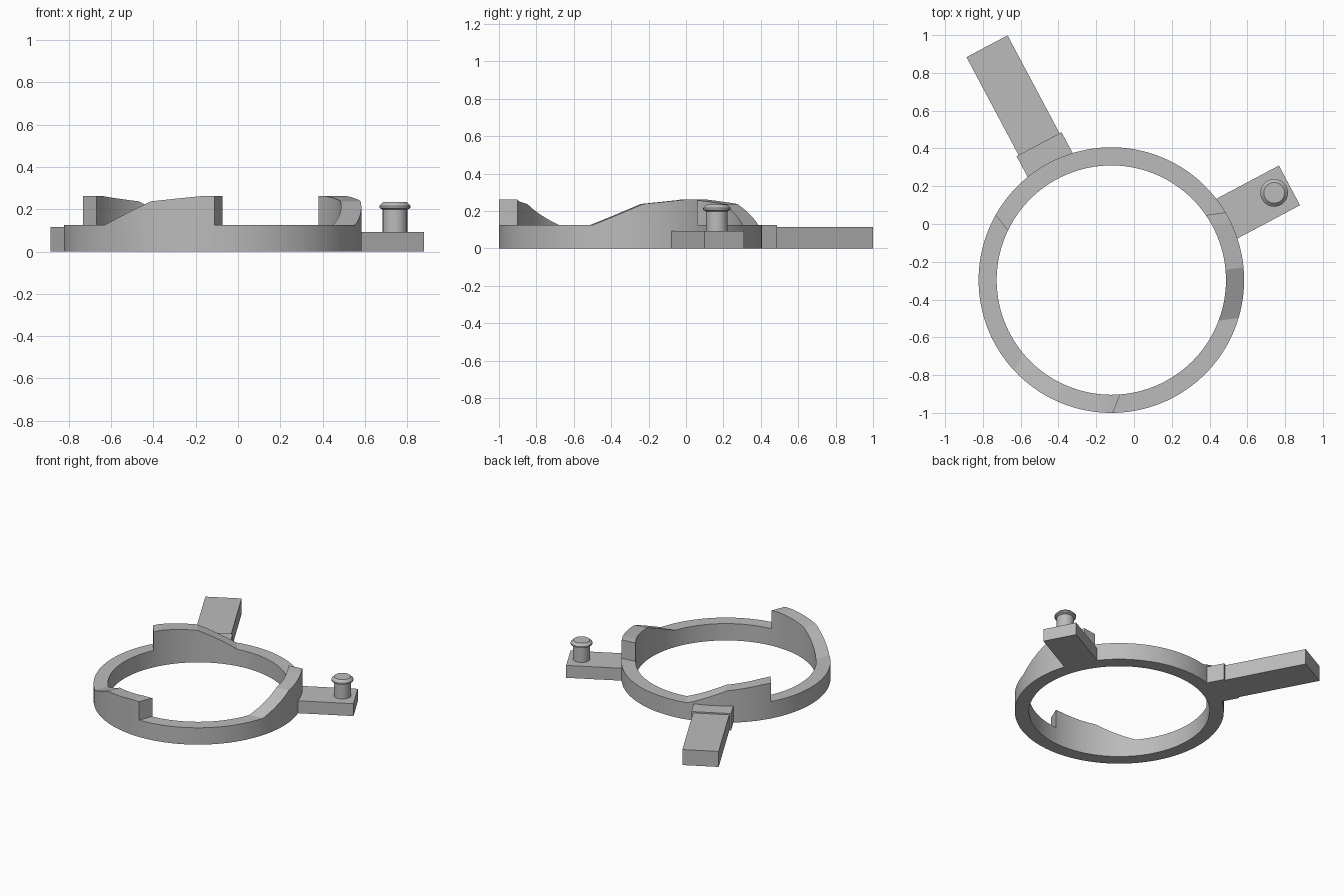
import bpy, bmesh
from math import asin, sin, cos, radians
from mathutils import Matrix, Vector

if "Cube" in bpy.data.objects:
    bpy.data.objects.remove(bpy.data.objects["Cube"])

grey = bpy.data.materials.new("plain grey")
grey.use_nodes = True
grey.diffuse_color = (0.5, 0.5, 0.5, 1)
grey.node_tree.nodes["Principled BSDF"].inputs["Base Color"].default_value = (0.5, 0.5, 0.5, 1)

CENTRE = Vector((-0.12, -0.297, 0))
OUTER, INNER, RIM = 0.703, 0.607, 0.125


def finish(name, bm):
    bmesh.ops.recalc_face_normals(bm, faces=bm.faces)
    mesh = bpy.data.meshes.new(name)
    bm.to_mesh(mesh)
    bm.free()
    mesh.materials.append(grey)
    obj = bpy.data.objects.new(name, mesh)
    bpy.context.collection.objects.link(obj)
    bpy.ops.object.select_all(action='DESELECT')
    obj.select_set(True)
    bpy.context.view_layer.objects.active = obj
    bpy.ops.object.shade_smooth_by_angle(angle=radians(12))
    return obj


def radial_bar(name, angle, r0, r1, width, height):
    """Box pointing outward from the ring centre."""
    bm = bmesh.new()
    bmesh.ops.create_cube(bm, size=1)
    bmesh.ops.scale(bm, vec=(r1 - r0, width, height), verts=bm.verts)
    bmesh.ops.translate(bm, vec=((r0 + r1) / 2, 0, height / 2), verts=bm.verts)
    bmesh.ops.transform(bm, verts=bm.verts,
                        matrix=Matrix.Translation(CENTRE) @ Matrix.Rotation(radians(angle), 4, 'Z'))
    return finish(name, bm)


# Ring with three cams; each cam profile is swept straight across the rim
profile = [(-0.292, RIM), (-0.03, 0.237), (0.215, 0.262), (0.271, 0.262)]


def cam_columns():
    """(outer angle, inner angle, height) along one third of the ring."""
    cols = []
    for (v0, z0), (v1, z1) in zip(profile, profile[1:]):
        for i in range(9):
            if i == 0 and cols:
                continue
            t = i / 8
            v = v0 + (v1 - v0) * t
            cols.append((asin(v / OUTER), asin(v / INNER), z0 + (z1 - z0) * t))
    first, last = cols[0], cols[-1]
    turn = radians(120)
    for i in range(25):
        t = i / 24
        cols.append((last[0] + (first[0] + turn - last[0]) * t,
                     last[1] + (first[1] + turn - last[1]) * t, RIM))
    return cols


bm = bmesh.new()
sections = []
for k in range(3):
    for a, b, z in cam_columns()[:-1]:
        start = radians(8 + 120 * k)
        points = []
        for r, ang, h in ((OUTER, a, 0), (INNER, b, 0), (INNER, b, z), (OUTER, a, z)):
            points.append(bm.verts.new(CENTRE + Vector((r * cos(start + ang), r * sin(start + ang), h))))
        sections.append(points)
for s, t in zip(sections, sections[1:] + sections[:1]):
    if (s[0].co - t[0].co).length < 1e-5:      # upright face of the step
        bm.faces.new((s[2], s[3], t[3], t[2]))
        continue
    for i in range(4):
        j = (i + 1) % 4
        bm.faces.new((s[i], s[j], t[j], t[i]))
bmesh.ops.remove_doubles(bm, verts=bm.verts, dist=1e-5)
finish("cam_ring", bm)

# Lever arm with its thicker root block
radial_bar("lever_root", 118, 0.625, 0.815, 0.27, RIM)
radial_bar("lever_arm", 118, 0.7, 1.402, 0.246, 0.115)

# Side tab carrying the pin
radial_bar("pin_tab", 28, 0.625, 1.068, 0.238, 0.092)

# Turned pin with flared head
bm = bmesh.new()
pin = [(0.058, 0.08), (0.058, 0.198), (0.073, 0.206), (0.073, 0.216), (0.055, 0.234)]
rings = []
for r, z in pin:
    made = bmesh.ops.create_circle(bm, segments=48, radius=r,
                                   matrix=Matrix.Translation((0.742, 0.165, z)))
    rings.append(made["verts"])
for low, high in zip(rings, rings[1:]):
    for i in range(48):
        j = (i + 1) % 48
        bm.faces.new((low[i], low[j], high[j], high[i]))
bm.faces.new(rings[0])
bm.faces.new(rings[-1])
finish("pin", bm)
